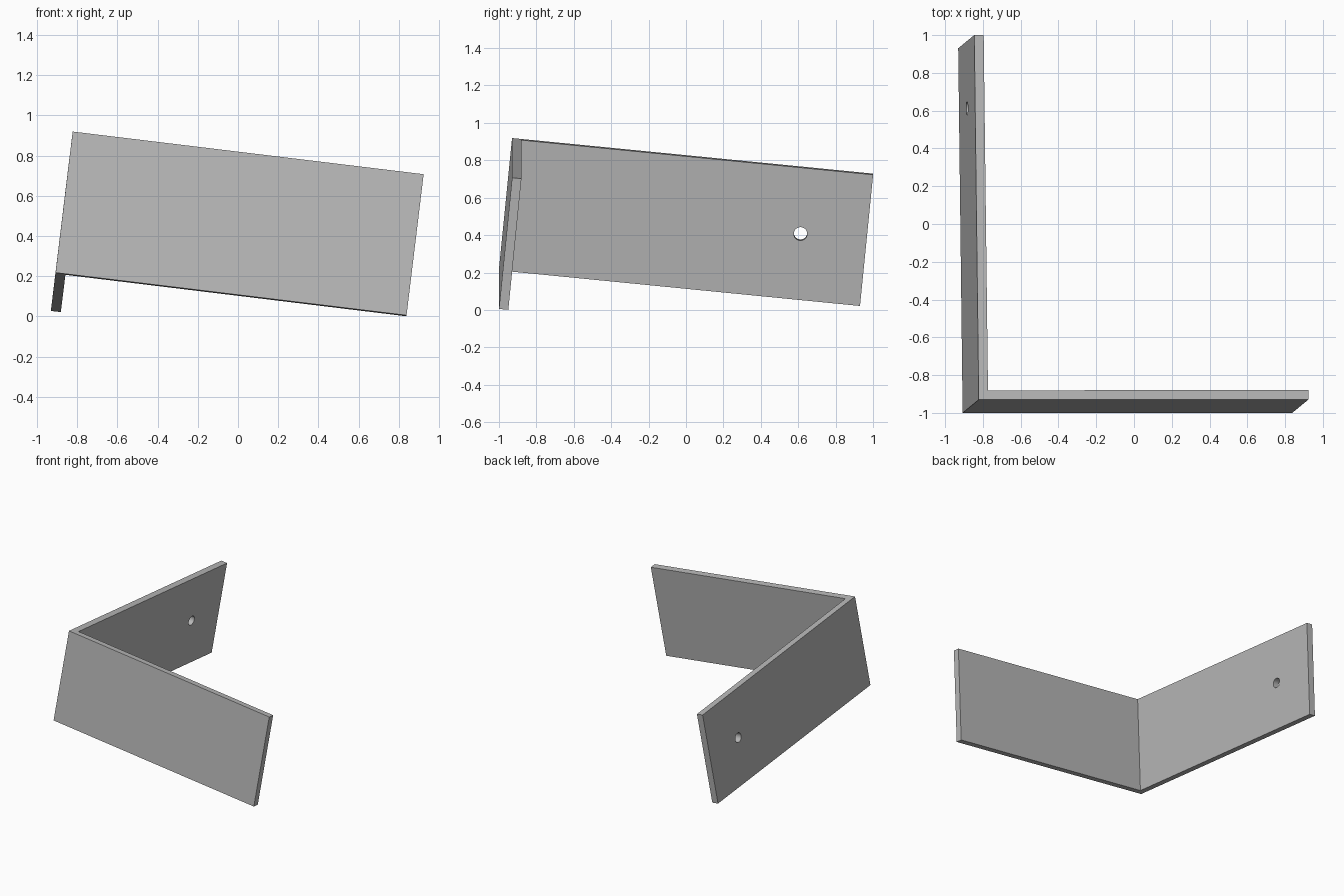
import bpy
import bmesh
from mathutils import Matrix, Vector

if "Cube" in bpy.data.objects:
    bpy.data.objects.remove(bpy.data.objects["Cube"])

FRONT_LEN, SIDE_LEN, HEIGHT, THICK = 1.758, 1.94, 0.71, 0.05
HOLE_RADIUS = 0.036

grey = bpy.data.materials.new("plain grey")
grey.use_nodes = True
colour = (0.48, 0.48, 0.48, 1)
grey.diffuse_color = colour
grey.node_tree.nodes["Principled BSDF"].inputs["Base Color"].default_value = colour

# Tilted frame, with its origin at the outer top corner
up = Vector((0.085, 0.07, 0.70)).normalized()
along = Vector((1.745, 0, -0.215))
along = (along - up * along.dot(up)).normalized()
back = up.cross(along)
tilt = Matrix((along, back, up)).transposed().to_4x4()
frame = Matrix.Translation((-0.822, -0.93, 0.919)) @ tilt

# L-shaped bracket, extruded down from its top profile
bm = bmesh.new()
profile = [(0, 0), (FRONT_LEN, 0), (FRONT_LEN, THICK),
           (THICK, THICK), (THICK, SIDE_LEN), (0, SIDE_LEN)]
top = bm.faces.new([bm.verts.new((x, y, 0)) for x, y in profile])
extruded = bmesh.ops.extrude_face_region(bm, geom=[top])["geom"]
verts = [v for v in extruded if isinstance(v, bmesh.types.BMVert)]
bmesh.ops.translate(bm, verts=verts, vec=(0, 0, -HEIGHT))
bmesh.ops.recalc_face_normals(bm, faces=bm.faces)
mesh = bpy.data.meshes.new("corner_bracket")
bm.to_mesh(mesh)
bm.free()
mesh.materials.append(grey)
bracket = bpy.data.objects.new("corner_bracket", mesh)
bpy.context.collection.objects.link(bracket)
bracket.matrix_world = frame

# Round hole through the side plate, half a height from its end
bpy.ops.mesh.primitive_cylinder_add(vertices=32, radius=HOLE_RADIUS, depth=0.3)
cutter = bpy.context.object
cutter.name = "hole_cutter"
cutter.hide_render = True
cutter.data.materials.append(grey)
cutter.matrix_world = (frame
                       @ Matrix.Translation((THICK / 2, SIDE_LEN - HEIGHT / 2, -HEIGHT / 2))
                       @ Matrix.Rotation(1.5708, 4, "Y"))
hole = bracket.modifiers.new("hole", "BOOLEAN")
hole.operation = "DIFFERENCE"
hole.solver = "EXACT"
hole.object = cutter

bpy.ops.object.select_all(action="DESELECT")
bracket.select_set(True)
bpy.context.view_layer.objects.active = bracket
bpy.ops.object.modifier_apply(modifier=hole.name)
bpy.data.objects.remove(cutter)
bpy.ops.object.shade_smooth_by_angle()
